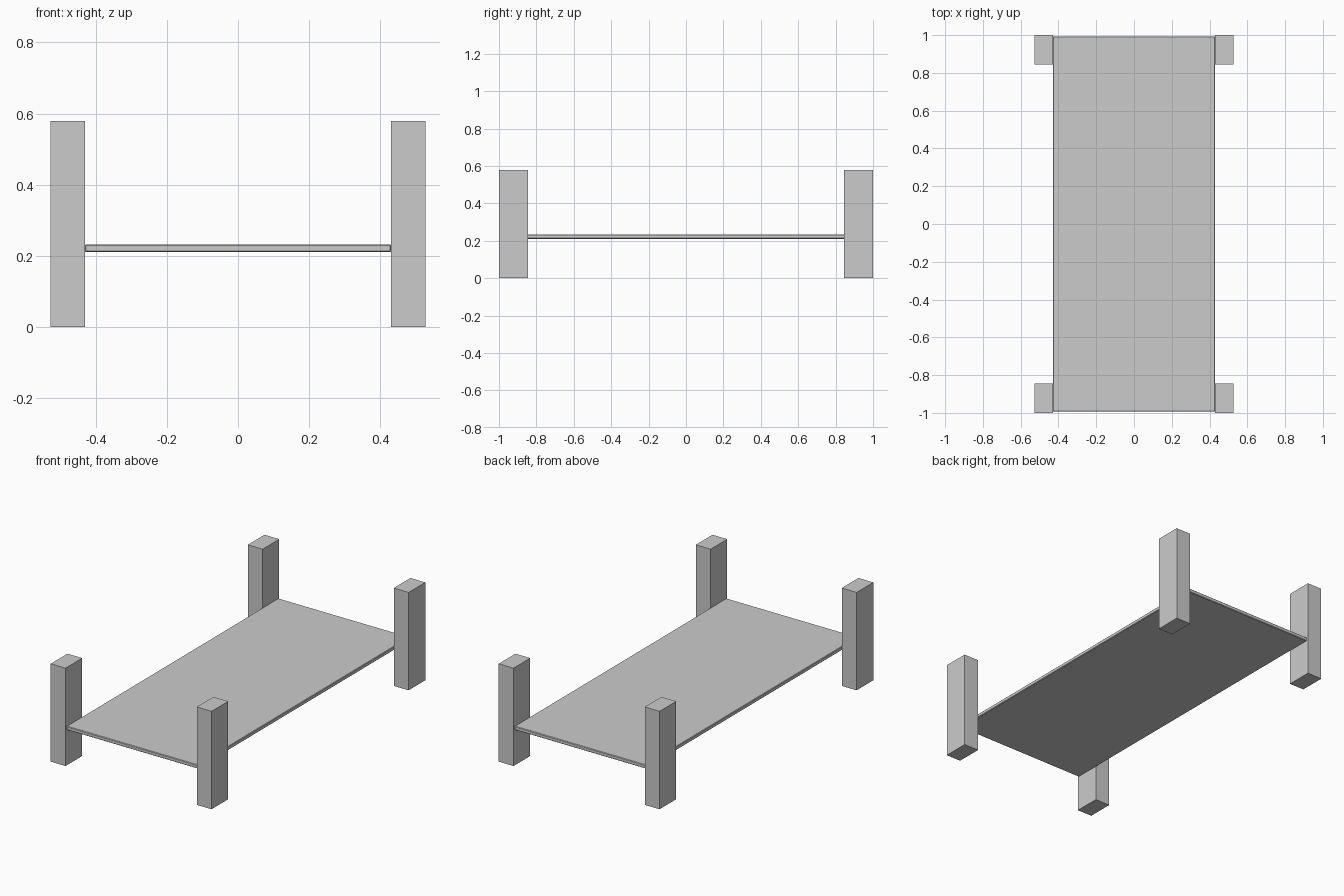
import bpy

if "Cube" in bpy.data.objects:
    bpy.data.objects.remove(bpy.data.objects["Cube"])


def box(name, lo, hi):
    """Axis-aligned box between two corners."""
    bpy.ops.mesh.primitive_cube_add(
        size=1, location=[(a + b) / 2 for a, b in zip(lo, hi)])
    ob = bpy.context.object
    ob.name = name
    ob.scale = [b - a for a, b in zip(lo, hi)]
    bpy.ops.object.transform_apply(location=False, rotation=False, scale=True)
    return ob


INNER_X, OUTER_X = 0.43, 0.527
INNER_Y, OUTER_Y = 0.844, 1.0
HEIGHT = 0.58

# Four corner posts
for side, sx in (("left", -1), ("right", 1)):
    for end, sy in (("front", -1), ("back", 1)):
        xs = sorted((sx * INNER_X, sx * OUTER_X))
        ys = sorted((sy * INNER_Y, sy * OUTER_Y))
        box(f"{end}_{side}_post", (xs[0], ys[0], 0), (xs[1], ys[1], HEIGHT))

# Thin platform held between the posts, with a tiny chamfer
platform = box("platform", (-INNER_X, -0.992, 0.211), (INNER_X, 0.992, 0.233))
bevel = platform.modifiers.new("chamfer", 'BEVEL')
bevel.width = 0.003
bevel.segments = 1
